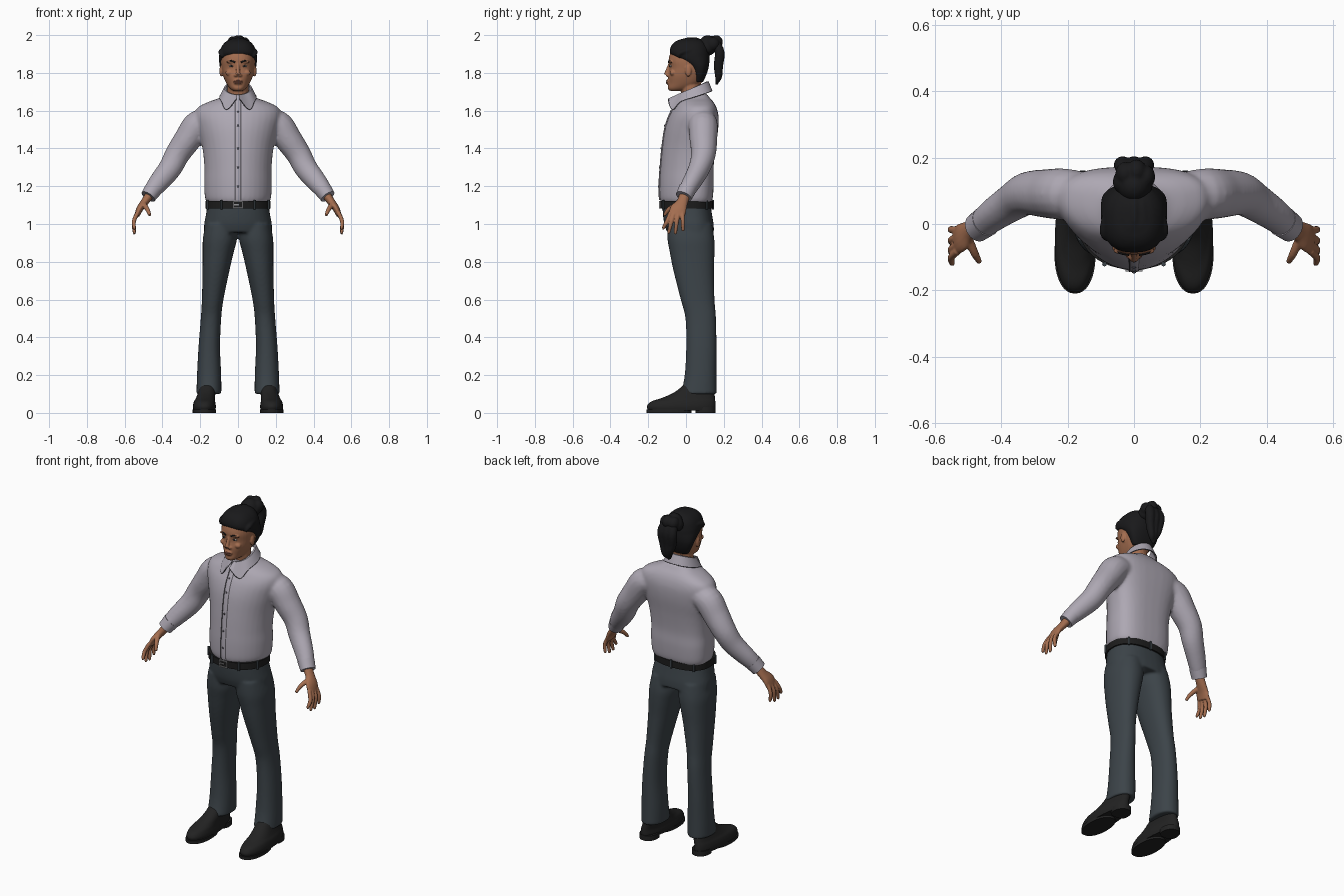
import bpy, bmesh
from math import sin, cos, pi, exp, radians
from mathutils import Vector

cube = bpy.data.objects.get("Cube")
if cube:
    bpy.data.objects.remove(cube, do_unlink=True)


def material(name, r, g, b):
    m = bpy.data.materials.new(name)
    m.use_nodes = True
    m.diffuse_color = (r, g, b, 1)
    node = m.node_tree.nodes["Principled BSDF"]
    node.inputs["Base Color"].default_value = (r, g, b, 1)
    node.inputs["Roughness"].default_value = 0.8
    return m


SHIRT = material("lilac grey shirt", .42, .39, .45)
SEAM = material("shirt seam", .09, .085, .1)
PANTS = material("slate trousers", .045, .057, .066)
SKIN = material("skin", .37, .155, .08)
LIPS = material("lips", .23, .085, .06)
EYE = material("eye white", .45, .4, .36)
HAIR = material("black hair", .01, .01, .011)
BELT = material("black belt", .012, .012, .012)
METAL = material("buckle metal", .3, .3, .31)
SHOE = material("black shoe", .016, .016, .016)


def spline(rows, steps):
    """Catmull-Rom interpolation of rows of numbers."""
    out = []
    for i in range(len(rows) - 1):
        a, b, c, d = (rows[max(i - 1, 0)], rows[i], rows[i + 1],
                      rows[min(i + 2, len(rows) - 1)])
        for k in range(steps):
            t = k / steps
            out.append([q + t / 2 * (r - p + t * (2*p - 5*q + 4*r - s + t * (3*(q - r) + s - p)))
                        for p, q, r, s in zip(a, b, c, d)])
    return out + [list(rows[-1])]


def power(v, n):
    return (1 if v > 0 else -1) * abs(v) ** (2 / n)


def loft(rows, mid=.5, nf=2.2, nb=2.2, steps=5, sides=36, mirror=1):
    """Level sections: z, centre x, half width, front y, back y."""
    rings = []
    for z, cx, rx, front, back in spline(rows, steps):
        cy = front + (back - front) * mid
        ring = []
        for k in range(sides):
            c, s = cos(2 * pi * k / sides), sin(2 * pi * k / sides)
            n, ry = (nb, back - cy) if s > 0 else (nf, cy - front)
            ring.append(Vector((mirror * (cx + rx * power(c, n)), cy + ry * power(s, n), z)))
        rings.append(ring)
    return rings


def tube(path, ref=(0, 1, 0), steps=5, sides=16, mirror=1):
    """Sections along a path: x, y, z, radius along ref, radius across."""
    rows = spline(path, steps)
    pts = [Vector(r[:3]) for r in rows]
    rings = []
    for i, r in enumerate(rows):
        t = (pts[min(i + 1, len(pts) - 1)] - pts[max(i - 1, 0)]).normalized()
        a = (Vector(ref) - t * t.dot(Vector(ref))).normalized()
        b = t.cross(a)
        ring = [pts[i] + a * r[3] * cos(2 * pi * k / sides) + b * r[4] * sin(2 * pi * k / sides)
                for k in range(sides)]
        rings.append([Vector((mirror * v.x, v.y, v.z)) for v in ring])
    return rings


def ball(loc, size, n=12):
    return [[Vector((loc[0] + size[0] * sin(u) * cos(2 * pi * k / 16),
                     loc[1] + size[1] * sin(u) * sin(2 * pi * k / 16),
                     loc[2] + size[2] * cos(u))) for k in range(16)]
            for u in [pi * (i + .15) / (n + .3) for i in range(n + 1)]]


def box(x, y, z, sx, sy, sz):
    return [[Vector((x + i * sx, y + j * sy, z + k * sz))
             for i, j in ((1, 1), (-1, 1), (-1, -1), (1, -1))] for k in (-1, 1)]


def make(name, parts, mat, voxel=0, relax=4):
    """Skin each list of rings; voxel fuses all parts into one soft surface."""
    bm = bmesh.new()
    for rings in parts:
        loops = [[bm.verts.new(p) for p in ring] for ring in rings]
        n = len(loops[0])
        for a, b in zip(loops, loops[1:]):
            for k in range(n):
                bm.faces.new((a[k], a[(k + 1) % n], b[(k + 1) % n], b[k]))
        bm.faces.new(loops[0][::-1])
        bm.faces.new(loops[-1])
    bmesh.ops.recalc_face_normals(bm, faces=bm.faces)
    for f in bm.faces:
        f.smooth = True
    mesh = bpy.data.meshes.new(name)
    bm.to_mesh(mesh)
    bm.free()
    mesh.set_sharp_from_angle(angle=radians(45))
    mesh.materials.append(mat)
    obj = bpy.data.objects.new(name, mesh)
    bpy.context.scene.collection.objects.link(obj)
    if voxel:
        rm = obj.modifiers.new("fuse", 'REMESH')
        rm.mode, rm.voxel_size, rm.use_smooth_shade = 'VOXEL', voxel, True
        sm = obj.modifiers.new("relax", 'SMOOTH')
        sm.factor, sm.iterations = .5, relax
    return obj


SIDES = (1, -1)

# Shirt: torso and sleeves fused
torso = [(1.11, 0, .162, -.128, .133), (1.14, 0, .175, -.139, .142), (1.22, 0, .179, -.14, .147),
         (1.3, 0, .178, -.135, .146), (1.4, 0, .188, -.126, .156), (1.5, 0, .212, -.112, .17),
         (1.57, 0, .228, -.09, .172), (1.615, 0, .215, -.065, .162), (1.645, 0, .16, -.05, .146),
         (1.665, 0, .105, -.036, .128), (1.69, 0, .068, -.028, .11)]
sleeve = [(.14, .085, 1.54, .07, .06), (.21, .09, 1.525, .078, .077), (.265, .092, 1.45, .074, .073),
          (.32, .092, 1.37, .066, .066), (.36, .07, 1.295, .058, .062), (.42, .03, 1.22, .05, .054),
          (.46, -.002, 1.168, .044, .044)]
cuff = [(.447, .008, 1.186, .047, .047), (.475, -.012, 1.145, .044, .041)]
make("shirt", [loft(torso, .6, 1.9, 2.8)] + [tube(sleeve, mirror=s) for s in SIDES], SHIRT, .009, 5)
make("cuffs", [tube(cuff, steps=2, sides=24, mirror=s) for s in SIDES], SHIRT)

# Button placket follows the chest
line = [r for r in spline(torso, 4) if 1.125 < r[0] < 1.675]
make("placket", [tube([(0, r[3], r[0], .015, .005) for r in line], (1, 0, 0), 1)], SHIRT)
make("placket_seam", [tube([(-.014, r[3] - .001, r[0], .002, .004) for r in line], (1, 0, 0), 1, 8)], SEAM)
buttons = [min(line, key=lambda r: abs(r[0] - z)) for z in (1.2, 1.3, 1.4, 1.52, 1.6)]
make("buttons", [ball((0, r[3] - .005, r[0]), (.006, .004, .006), 6) for r in buttons], SEAM)

# Folded collar with two points
collar, edge = [], []
for i in range(61):
    a = .06 + (2 * pi - .12) * i / 60
    f, near = (1 + cos(a)) / 2, min(a, 2 * pi - a)
    point = exp(-((near - .62) / .3) ** 2)
    out = Vector((sin(a), -cos(a), 0))
    top = Vector((.068 * out.x, .035 + .08 * out.y, 1.755 - .07 * f))
    low = Vector(((.094 + .012 * point) * out.x, .035 + (.1 + .026 * f) * out.y,
                  top.z - .05 - .035 * point + .03 * exp(-(near / .25) ** 2)))
    collar.append([top - out * .004, top + out * .005, low + out * .005, low - out * .004])
    edge.append((*(low + out * .003), .0025, .0025))
make("collar", [collar], SHIRT)
make("collar_seam", [tube(edge, (0, 0, 1), 1, 6)], SEAM)

# Trousers: hips and legs fused
hips = [(1.1, 0, .162, -.125, .13), (1.05, 0, .17, -.122, .138), (1, 0, .179, -.115, .146),
        (.955, 0, .18, -.1, .148)]
leg = [(1, .09, .082, -.1, .138), (.92, .096, .09, -.098, .15), (.85, .105, .082, -.086, .151),
       (.75, .117, .071, -.066, .148), (.6, .134, .057, -.028, .151), (.5, .143, .054, -.003, .159),
       (.35, .152, .057, .001, .161), (.2, .153, .064, -.007, .161), (.1, .154, .066, -.027, .162)]
make("trousers", [loft(hips, .55, 2.2, 2.4)] + [loft(leg, mirror=s) for s in SIDES], PANTS, .008, 5)

# Belt, loops and buckle
make("belt", [loft([(z, 0, .172, -.137, .142) for z in (1.083, 1.122)], .55, 2.2, 2.4, 1, 48)], BELT)
loops = []
for d in (-135, -62, -118, -20, 200, 45, 90, 135):
    c, s = cos(radians(d)), sin(radians(d))
    x, y = .172 * power(c, 2.3), .016 + (.126 if s > 0 else .153) * power(s, 2.3)
    loops.append(tube([(x, y, 1.078, .007, .007), (x, y, 1.128, .007, .007)], steps=1, sides=8))
make("belt_loops", loops[1:], PANTS)
make("buckle", [box(i * .023, -.14, 1.102, .003, .004, .02) for i in SIDES]
     + [box(0, -.14, 1.102 + i * .018, .023, .004, .003) for i in SIDES]
     + [box(-.008, -.141, 1.102, .013, .003, .003)], METAL)

# Shoes: upper, front sole and heel
upper = [(.012, .178, .058, -.2, .152), (.035, .178, .061, -.207, .156), (.06, .177, .056, -.185, .155),
         (.08, .172, .05, -.125, .153), (.11, .165, .046, -.06, .15), (.15, .16, .042, -.01, .145)]
for s, side in zip(SIDES, ("left", "right")):
    make(side + "_shoe", [loft(upper, .4, mirror=s)], SHOE)
    make(side + "_sole", [loft([(z, .178, .062, -.21, .03) for z in (0, .018)], steps=1, mirror=s),
                          loft([(z, .174, .05, .05, .157) for z in (0, .03)], .4, 2.6, steps=1, mirror=s)], SHOE)

# Hands: palm, four fingers and thumb fused
palm = [(.46, -.003, 1.165, .028, .024), (.495, -.02, 1.115, .031, .021),
        (.52, -.04, 1.08, .044, .018), (.535, -.05, 1.045, .043, .014)]
thumb = [(.5, -.045, 1.105, .014, .014), (.48, -.09, 1.078, .012, .012), (.466, -.115, 1.045, .008, .008)]
for s, side in zip(SIDES, ("left", "right")):
    parts = [tube(palm, mirror=s), tube(thumb, (1, 0, 0), mirror=s)]
    for base, tip, z in ((-.082, -.118, .972), (-.062, -.09, .95), (-.04, -.056, .947), (-.018, -.016, .962)):
        parts.append(tube([(.532, base, 1.06, .011, .011), (.551, (base + tip) / 2, 1.015, .011, .011),
                           (.549, tip, z + .01, .009, .009), (.546, tip, z, .005, .005)], mirror=s))
    make(side + "_hand", parts, SKIN, .004, 3)

# Head: skull, neck, nose, brow, cheeks and ears fused
skull = [(1.705, 0, .025, -.086, -.02), (1.718, 0, .043, -.096, .03), (1.745, 0, .062, -.094, .08),
         (1.785, 0, .079, -.095, .1), (1.825, 0, .088, -.088, .11), (1.87, 0, .091, -.092, .11),
         (1.92, 0, .084, -.076, .1), (1.96, 0, .05, -.04, .07)]
features = [loft(skull, .6, 2.3),
            tube([(0, .045, 1.6, .058, .06), (0, .03, 1.69, .055, .058), (0, .02, 1.77, .056, .056)]),
            tube([(0, -.085, 1.85, .008, .008), (0, -.098, 1.815, .01, .009), (0, -.107, 1.79, .014, .011)], (1, 0, 0)),
            ball((0, -.097, 1.752), (.027, .008, .014))]
for s in SIDES:
    features += [ball((s * .011, -.096, 1.787), (.011, .011, .008)),
                 ball((s * .036, -.081, 1.858), (.028, .011, .007)),
                 ball((s * .045, -.07, 1.8), (.022, .016, .016)),
                 ball((s * .09, .012, 1.81), (.008, .017, .031))]
make("head", features, SKIN, .004, 4)
make("lips", [ball((0, -.1, 1.752 + d), (.023, .007, .0045)) for d in (-.004, .005)], LIPS)
make("eyes", [ball((s * .035, -.08, 1.836), (.013, .008, .006)) for s in SIDES], EYE)
make("irises", [ball((s * .035, -.086, 1.836), (.006, .004, .006)) for s in SIDES], HAIR)
make("eyebrows", [tube([(.016, -.093, 1.856, .004, .003), (.038, -.089, 1.864, .004, .003),
                        (.06, -.077, 1.856, .002, .002)], (0, 0, 1), mirror=s) for s in SIDES], HAIR)

# Hair: cap and swept locks fused, then bun and tail
cap = [(1.752, 0, .06, .04, .09), (1.79, 0, .082, .034, .108), (1.83, 0, .096, .015, .12),
       (1.86, 0, .1, -.025, .124), (1.885, 0, .1, -.068, .124), (1.91, 0, .097, -.086, .122),
       (1.945, 0, .083, -.077, .112), (1.97, 0, .058, -.05, .09), (1.982, 0, .025, -.01, .05)]
locks = []
for i in range(-3, 4):
    w = i / 3
    locks.append(tube([(.075 * w, -.078 + .035 * w * w, 1.912 - .025 * w * w, .015, .012),
                       (.088 * w, -.02, 1.965 - .055 * w * w, .016, .014),
                       (.07 * w, .06, 1.972 - .05 * w * w, .015, .014),
                       (.025 * w, .12, 1.93, .012, .012)], (1, 0, 0)))
make("hair_cap", [loft(cap, .55, 2.6)] + locks, HAIR, .006, 2)
bun = [ball((0, .115, 1.945), (.05, .05, .054))]
for i in range(6):
    a = 2 * pi * i / 6 + .3
    bun.append(ball((.036 * cos(a), .135 + .025 * sin(a), 1.948 + .016 * sin(a)), (.03, .036, .036)))
make("hair_bun", bun, HAIR, .006, 2)
make("ponytail", [tube([(.02 * i, .15, 1.965, .024, .025), (.034 * i, .178, 1.91, .027, .026),
                        (.03 * i, .172, 1.84, .022, .025), (.02 * i, .172, 1.785 - .01 * i, .016, .018),
                        (.008 * i, .16, 1.735 + .012 * abs(i), .005, .006)], (1, 0, 0)) for i in (-1, 0, 1)],
     HAIR, .006, 2)
